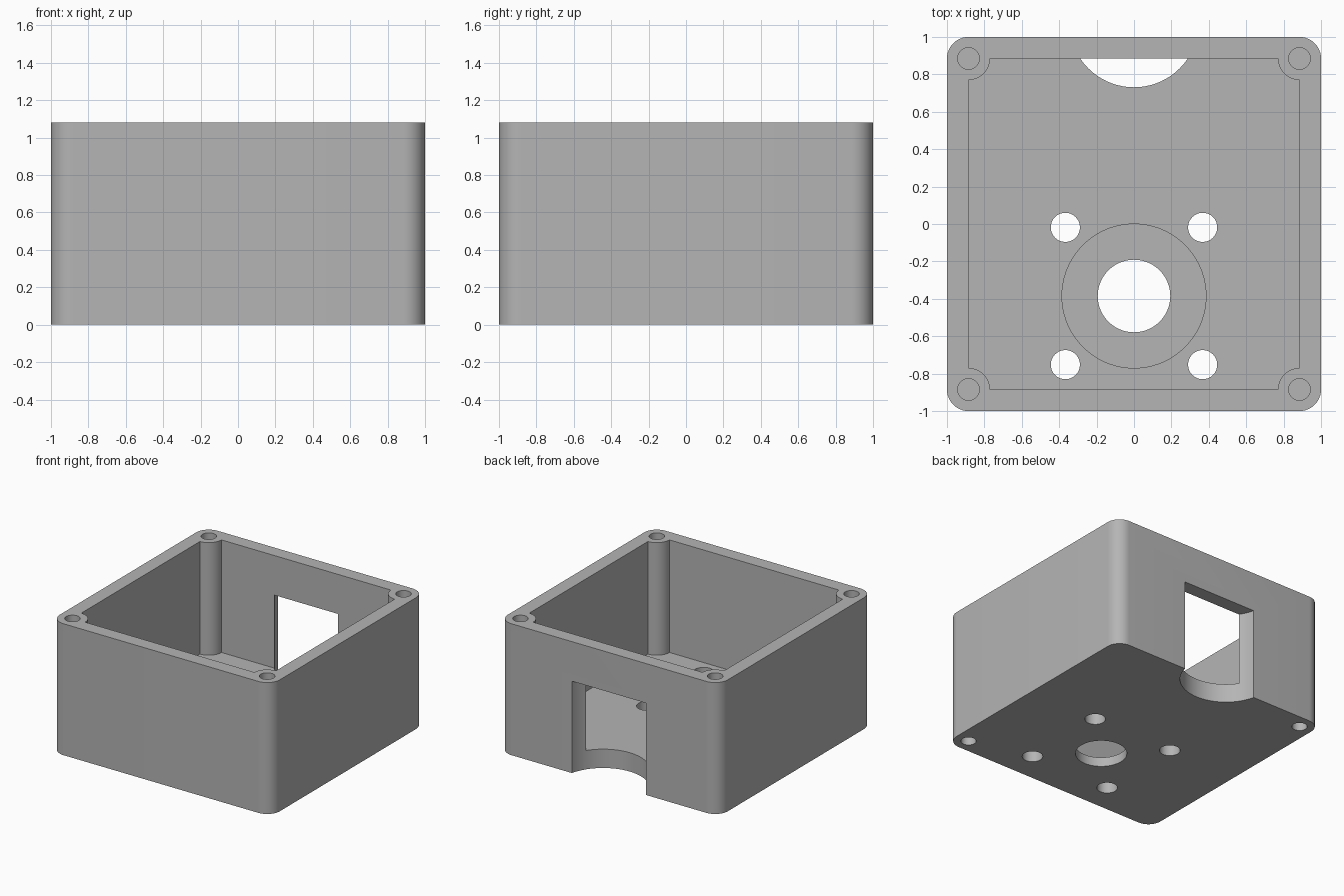
import bpy, bmesh, math

cube = bpy.data.objects.get("Cube")
if cube:
    bpy.data.objects.remove(cube, do_unlink=True)

HEIGHT, FLOOR = 1.08, 0.155
CORNER, RADIUS = 0.885, 0.115      # post centres and corner radius
QUADRANTS = [(1, 1), (-1, 1), (-1, -1), (1, -1)]

grey = bpy.data.materials.new("plain_grey")
grey.use_nodes = True
colour = (0.46, 0.46, 0.46, 1)
grey.diffuse_color = colour
grey.node_tree.nodes["Principled BSDF"].inputs["Base Color"].default_value = colour


def arc(cx, cy, r, start, sweep, steps):
    """Points along an arc, angles in degrees."""
    return [(cx + r * math.cos(math.radians(start + sweep * i / steps)),
             cy + r * math.sin(math.radians(start + sweep * i / steps)))
            for i in range(steps + 1)]


def prism(name, outline, z0, z1):
    """Extrude a flat outline from z0 up to z1."""
    bm = bmesh.new()
    base = bm.faces.new([bm.verts.new((x, y, z0)) for x, y in outline])
    top = bmesh.ops.extrude_face_region(bm, geom=[base])["geom"]
    bmesh.ops.translate(bm, vec=(0, 0, z1 - z0),
                        verts=[v for v in top if isinstance(v, bmesh.types.BMVert)])
    bmesh.ops.recalc_face_normals(bm, faces=bm.faces)
    mesh = bpy.data.meshes.new(name)
    bm.to_mesh(mesh)
    bm.free()
    mesh.materials.append(grey)
    obj = bpy.data.objects.new(name, mesh)
    bpy.context.collection.objects.link(obj)
    return obj


def cut(body, outline, z0, z1):
    """Subtract a prism from the body."""
    cutter = prism("cutter", outline, z0, z1)
    cutter.hide_render = True
    mod = body.modifiers.new("cut", "BOOLEAN")
    mod.operation, mod.solver, mod.object = "DIFFERENCE", "EXACT", cutter
    bpy.context.view_layer.objects.active = body
    bpy.ops.object.modifier_apply(modifier=mod.name)
    bpy.data.objects.remove(cutter, do_unlink=True)


def cut_round(body, cx, cy, r, z0, z1, sides=48):
    cut(body, arc(cx, cy, r, 0, 360, sides)[:-1], z0, z1)


# Outer block with rounded upright edges, and a cavity that leaves corner posts
outer, cavity = [], []
for i, (sx, sy) in enumerate(QUADRANTS):
    cx, cy = sx * CORNER, sy * CORNER
    outer += arc(cx, cy, RADIUS, 90 * i, 90, 12)
    cavity += arc(cx, cy, RADIUS, 270 + 90 * i, -90, 12)
enclosure = prism("enclosure", outer, 0, HEIGHT)
cut(enclosure, cavity, FLOOR, HEIGHT + 0.1)

# Screw holes in the posts: all four from the top, two opposite ones from below
for sx, sy in QUADRANTS:
    cut_round(enclosure, sx * CORNER, sy * CORNER, 0.058, HEIGHT - 0.38, HEIGHT + 0.1, 32)
    if sx != sy:
        cut_round(enclosure, sx * CORNER, sy * CORNER, 0.058, -0.1, 0.2, 32)

# Shaft opening with a round recess and four bolt holes in the floor
SHAFT_Y, BOLT = -0.385, 0.367
cut_round(enclosure, 0, SHAFT_Y, 0.385, 0.077, FLOOR + 0.05, 72)
cut_round(enclosure, 0, SHAFT_Y, 0.194, -0.1, 0.3)
for sx, sy in QUADRANTS:
    cut_round(enclosure, sx * BOLT, SHAFT_Y + sy * BOLT, 0.078, -0.1, 0.3, 32)

# Curved cable opening through the back wall and floor edge
cut_round(enclosure, 0, 1.077, 0.346, -0.1, 0.755, 72)

bpy.ops.object.select_all(action="DESELECT")
enclosure.select_set(True)
bpy.context.view_layer.objects.active = enclosure
bpy.ops.object.shade_smooth_by_angle(angle=math.radians(30))
